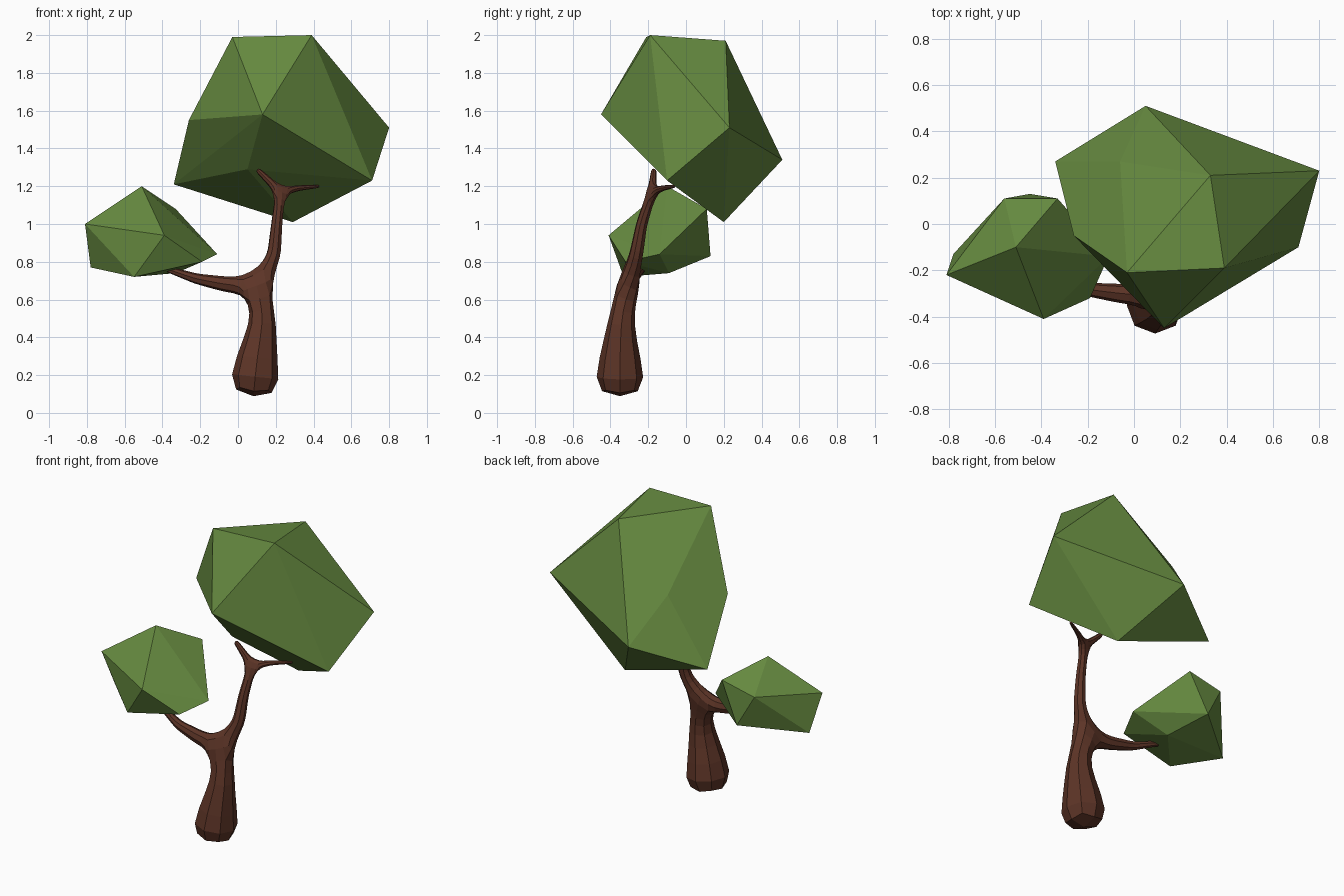
import bpy, bmesh

if "Cube" in bpy.data.objects:
    bpy.data.objects.remove(bpy.data.objects["Cube"])


def colour(name, rgb):
    m = bpy.data.materials.new(name)
    m.diffuse_color = (*rgb, 1)
    m.use_nodes = True
    m.node_tree.nodes["Principled BSDF"].inputs["Base Color"].default_value = m.diffuse_color
    return m


bark = colour("bark", (0.11, 0.035, 0.02))
leaf = colour("leaf", (0.13, 0.25, 0.05))


def add_object(name, mesh, mat):
    ob = bpy.data.objects.new(name, mesh)
    bpy.context.collection.objects.link(ob)
    mesh.materials.append(mat)
    return ob


# Faceted leaf clump: convex hull of a few corners
def foliage(name, corners):
    bm = bmesh.new()
    for c in corners:
        bm.verts.new(c)
    res = bmesh.ops.convex_hull(bm, input=bm.verts)
    bmesh.ops.delete(bm, geom=[v for v in bm.verts if not v.link_faces], context='VERTS')
    bmesh.ops.recalc_face_normals(bm, faces=bm.faces)
    mesh = bpy.data.meshes.new(name)
    bm.to_mesh(mesh)
    bm.free()
    return add_object(name, mesh, leaf)


foliage("large_crown", [
    (-0.03, -0.21, 1.99), (0.39, -0.19, 2.0), (0.33, 0.21, 1.97),
    (0.80, 0.23, 1.51), (0.13, -0.45, 1.58), (-0.26, -0.05, 1.55),
    (-0.34, 0.27, 1.21), (0.05, 0.51, 1.34), (0.71, -0.10, 1.23),
    (0.29, 0.20, 1.01), (0.05, -0.13, 1.29), (-0.06, 0.27, 1.61)])
foliage("small_crown", [
    (-0.51, -0.10, 1.20), (-0.33, 0.11, 1.08), (-0.81, -0.22, 1.0),
    (-0.39, -0.41, 0.94), (-0.11, -0.14, 0.84), (-0.19, -0.32, 0.80),
    (-0.55, -0.33, 0.72), (-0.78, -0.13, 0.77), (-0.45, 0.13, 0.83),
    (-0.56, 0.11, 1.03), (-0.33, -0.09, 0.74)])

# Trunk and branches: skinned skeleton, each node (x, y, z, radius)
nodes = [
    (0.08, -0.35, 0.07, 0.17), (0.10, -0.35, 0.30, 0.115), (0.135, -0.345, 0.48, 0.075),
    (0.105, -0.31, 0.67, 0.065), (0.19, -0.265, 0.83, 0.04), (0.205, -0.235, 1.0, 0.032),
    (0.225, -0.18, 1.17, 0.028),
    (0.10, -0.17, 1.29, 0.014),
    (0.32, -0.12, 1.19, 0.016), (0.43, -0.06, 1.20, 0.009),
    (-0.06, -0.30, 0.68, 0.045), (-0.22, -0.28, 0.71, 0.03), (-0.40, -0.22, 0.77, 0.015)]
links = [(0, 1), (1, 2), (2, 3), (3, 4), (4, 5), (5, 6), (6, 7), (6, 8), (8, 9),
         (3, 10), (10, 11), (11, 12)]
mesh = bpy.data.meshes.new("trunk")
mesh.from_pydata([n[:3] for n in nodes], links, [])
trunk = add_object("trunk_and_branches", mesh, bark)
bpy.context.view_layer.objects.active = trunk
trunk.select_set(True)
skin = trunk.modifiers.new("skin", 'SKIN')
skin.branch_smoothing = 0.3
for sv, n in zip(mesh.skin_vertices[0].data, nodes):
    sv.radius = (n[3], n[3])
mesh.skin_vertices[0].data[0].use_root = True
sub = trunk.modifiers.new("rounding", 'SUBSURF')
sub.levels = sub.render_levels = 1
